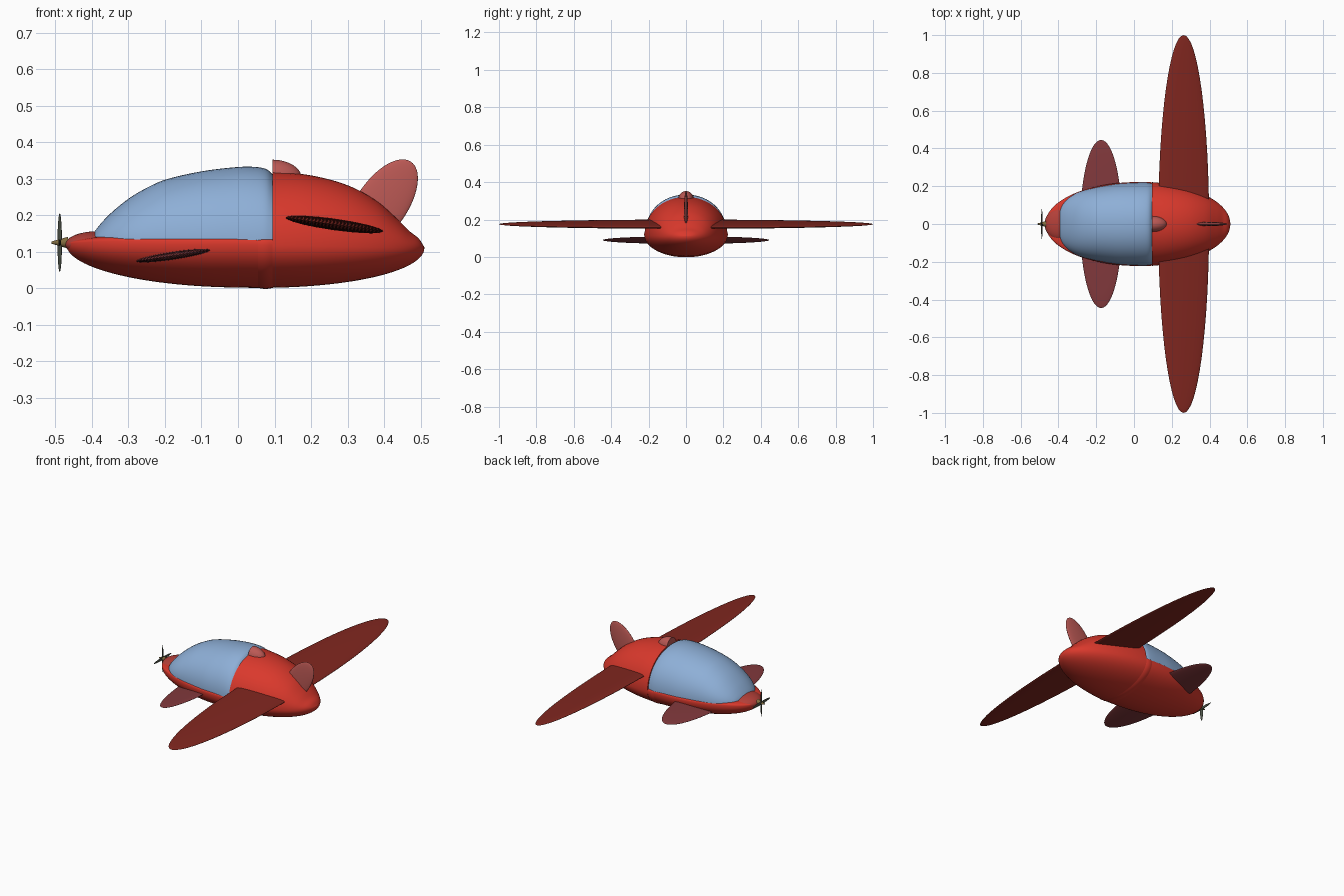
import bpy, bmesh, math
from mathutils import Vector

if "Cube" in bpy.data.objects:
    bpy.data.objects.remove(bpy.data.objects["Cube"])


def material(name, rgb):
    m = bpy.data.materials.new(name)
    m.diffuse_color = (*rgb, 1)
    m.use_nodes = True
    m.node_tree.nodes["Principled BSDF"].inputs["Base Color"].default_value = m.diffuse_color
    return m


RED = material("body_red", (0.70, 0.04, 0.025))
WING = material("wing_red", (0.22, 0.02, 0.014))
CANARD = material("canard_red", (0.22, 0.04, 0.045))
FIN = material("fin_red", (0.50, 0.10, 0.09))
COWL = material("cowl_red", (0.45, 0.05, 0.04))
GLASS = material("glass", (0.27, 0.43, 0.68))
METAL = material("metal", (0.07, 0.08, 0.06))
BRASS = material("brass", (0.22, 0.15, 0.05))


def finish(bm, name, mat):
    bmesh.ops.recalc_face_normals(bm, faces=bm.faces[:])
    me = bpy.data.meshes.new(name)
    bm.to_mesh(me)
    bm.free()
    ob = bpy.data.objects.new(name, me)
    bpy.context.collection.objects.link(ob)
    me.materials.append(mat)
    bpy.ops.object.select_all(action='DESELECT')
    ob.select_set(True)
    bpy.context.view_layer.objects.active = ob
    bpy.ops.object.shade_smooth_by_angle(angle=math.radians(40))
    return ob


def ellipsoid(name, mat, centre, radii, pitch=0, roll=0, twist=0, cut_front=False):
    bm = bmesh.new()
    bmesh.ops.create_uvsphere(bm, u_segments=64, v_segments=32, radius=1)
    if cut_front:
        bmesh.ops.bisect_plane(bm, geom=bm.verts[:] + bm.edges[:] + bm.faces[:],
                               plane_co=(0, 0, 0), plane_no=(-1, 0, 0), clear_outer=True)
        bmesh.ops.holes_fill(bm, edges=[e for e in bm.edges if e.is_boundary])
    bmesh.ops.scale(bm, vec=Vector(radii), verts=bm.verts)
    ob = finish(bm, name, mat)
    ob.location = centre
    ob.rotation_mode = 'ZYX'
    ob.rotation_euler = (math.radians(roll), math.radians(pitch), math.radians(twist))
    return ob


def curve(points, x):
    """Smooth interpolation through (x, value) points."""
    n = len(points)
    slope = lambda i: ((points[min(i + 1, n - 1)][1] - points[max(i - 1, 0)][1]) /
                       (points[min(i + 1, n - 1)][0] - points[max(i - 1, 0)][0]))
    x = min(max(x, points[0][0]), points[-1][0])
    i = next(k for k in range(n - 1) if x <= points[k + 1][0] + 1e-9)
    (xa, a), (xb, b) = points[i], points[i + 1]
    h = xb - xa
    t = (x - xa) / h
    return ((2 * t**3 - 3 * t**2 + 1) * a + (t**3 - 2 * t**2 + t) * h * slope(i)
            + (3 * t**2 - 2 * t**3) * b + (t**3 - t**2) * h * slope(i + 1))


def oval(x):
    return math.sqrt(max(1e-5, 1 - ((x - 0.02) / 0.49) ** 2))


def mid(x):
    return 0.12 - 0.01 * max(0, x) / 0.51


def loft(name, mat, x0, x1, section, power=1.0, steps=56, sides=64):
    """Loft along x; section(x) gives half width, depth below and height above mid(x)."""
    bm = bmesh.new()
    rings = []
    for i in range(steps + 1):
        x = x0 + (x1 - x0) * (1 - math.cos(math.pi * i / steps)) / 2
        w, low, high = section(x)
        ring = []
        for j in range(sides):
            a = 2 * math.pi * j / sides
            c, s = math.cos(a), math.sin(a)
            if s > 0:
                y = w * math.copysign(abs(c) ** power, c)
                z = mid(x) + high * s ** power
            else:
                y, z = w * c, mid(x) + low * s
            ring.append(bm.verts.new((x, y, z)))
        rings.append(ring)
    for r, q in zip(rings, rings[1:]):
        for j in range(sides):
            k = (j + 1) % sides
            bm.faces.new((r[j], r[k], q[k], q[j]))
    bm.faces.new(rings[0])
    bm.faces.new(rings[-1])
    return finish(bm, name, mat)


# Lower hull with a nearly flat deck
def hull(x, grow=0.0):
    e = oval(x)
    return 0.222 * e + grow, 0.118 * e + grow, 0.025 * min(1, 1.5 * e)


loft("hull", RED, -0.47, 0.51, hull, power=0.45)

# Raised seam around the hull
loft("hull_seam", RED, 0.055, 0.096,
     lambda x: hull(x, 0.003 * math.sin(math.pi * (x - 0.055) / 0.041)), power=0.45, steps=12)

# Rear shell behind the canopy
SHELL = [(0.095, 0.320), (0.2, 0.309), (0.3, 0.282), (0.38, 0.239),
         (0.44, 0.186), (0.47, 0.156), (0.495, 0.136), (0.51, 0.113)]
loft("rear_shell", RED, 0.095, 0.51,
     lambda x: (0.224 * oval(x), 0.118 * oval(x), curve(SHELL, x) - mid(x)), power=0.97)

# Canopy
TOP = [(-0.4, 0.145), (-0.38, 0.172), (-0.35, 0.204), (-0.3, 0.245), (-0.25, 0.275),
       (-0.2, 0.297), (-0.1, 0.320), (0, 0.332), (0.05, 0.332), (0.08, 0.325), (0.098, 0.308)]
WIDTH = [(-0.4, 0.06), (-0.38, 0.105), (-0.33, 0.150), (-0.25, 0.182),
         (-0.1, 0.211), (0, 0.218), (0.07, 0.219), (0.098, 0.213)]
loft("canopy", GLASS, -0.4, 0.098,
     lambda x: (curve(WIDTH, x), 0.01, curve(TOP, x) - mid(x)), power=0.95)

# Nose cowl and roof intake
ellipsoid("nose_cowl", COWL, (-0.385, 0, 0.12), (0.088, 0.088, 0.036))
ellipsoid("roof_intake", FIN, (0.094, 0, 0.302), (0.08, 0.043, 0.050), cut_front=True)

# Wings, canards and tail fin
ellipsoid("main_wing", WING, (0.263, 0, 0.175), (0.136, 1.0, 0.016), pitch=8)
ellipsoid("canard_wing", CANARD, (-0.174, 0, 0.090), (0.112, 0.445, 0.012), pitch=8.6)
bpy.data.objects["canard_wing"].rotation_euler.y *= -1
ellipsoid("tail_fin", FIN, (0.394, 0, 0.23), (0.141, 0.011, 0.070), pitch=-55.6)

# Propeller
for i in range(2):
    ellipsoid(f"propeller_blade_{i + 1}", METAL, (-0.488, 0, 0.125), (0.004, 0.009, 0.08),
              roll=90 * i, twist=0 if i else 35, pitch=0)
bm = bmesh.new()
bmesh.ops.create_cone(bm, cap_ends=True, segments=32, radius1=0.016, radius2=0.003, depth=0.045)
spinner = finish(bm, "spinner", BRASS)
spinner.location = (-0.488, 0, 0.125)
spinner.rotation_euler = (0, -math.pi / 2, 0)
